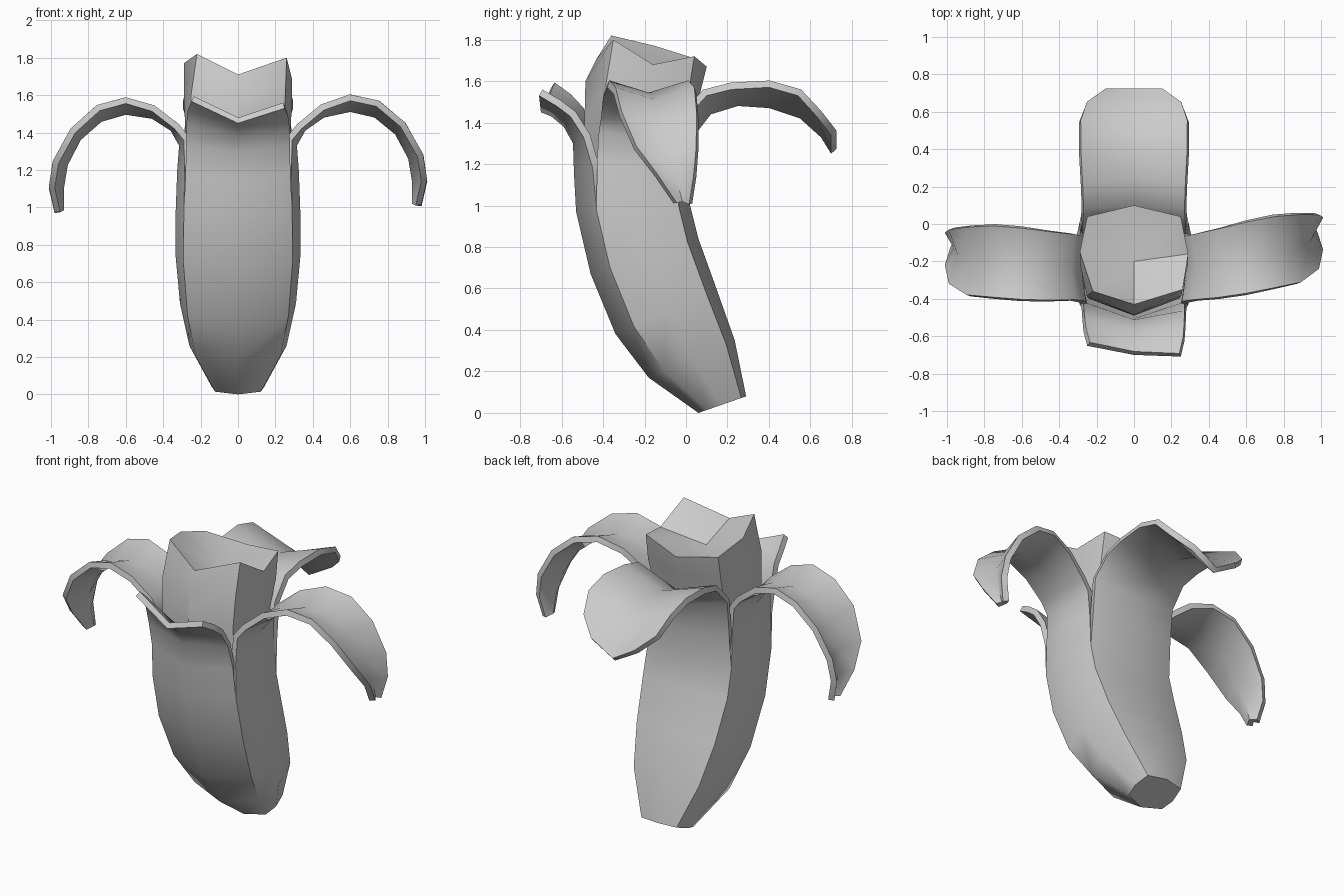
import bpy, bmesh, math

if "Cube" in bpy.data.objects:
    bpy.data.objects.remove(bpy.data.objects["Cube"])

# eight-sided cross-section, counter-clockwise from the front
OCT = [(0, -1), (.87, -.64), (1, 0), (.87, .8), (0, 1), (-.87, .8), (-1, 0), (-.87, -.64)]


def ring(bm, front_y, front_z, back_y, back_z, hw):
    """Tilted eight-sided ring between a front and a back point."""
    out = []
    for x, t in OCT:
        k = (t + 1) / 2
        out.append(bm.verts.new((x * hw, front_y + (back_y - front_y) * k,
                                 front_z + (back_z - front_z) * k)))
    return out


def bridge(bm, low, high, closed=True):
    n = len(low)
    for i in range(n if closed else n - 1):
        j = (i + 1) % n
        bm.faces.new((low[i], low[j], high[j], high[i]))


def finish(bm, name, thickness, angle):
    me = bpy.data.meshes.new(name)
    bm.to_mesh(me)
    bm.free()
    ob = bpy.data.objects.new(name, me)
    bpy.context.collection.objects.link(ob)
    bpy.ops.object.select_all(action='DESELECT')
    ob.select_set(True)
    bpy.context.view_layer.objects.active = ob
    if thickness:
        mod = ob.modifiers.new("thickness", 'SOLIDIFY')
        mod.thickness = thickness
        mod.offset = -1
        bpy.ops.object.modifier_apply(modifier=mod.name)
    bpy.ops.object.shade_smooth_by_angle(angle=math.radians(angle))
    return ob


def peel(bm, base, rows, place, flip=False):
    """Strip three points wide: row = centre out, z, edge out, z, edge side 1, side 2."""
    prev = base
    for o, z, eo, ez, v1, v2 in rows:
        pts = [(eo, v1, ez), (o, (v1 + v2) / 2, z), (eo, v2, ez)]
        if flip:
            pts.reverse()
        cur = [bm.verts.new(place(*p)) for p in pts]
        bridge(bm, prev, cur, closed=False)
        prev = cur


# lower skin
bm = bmesh.new()
rings = [ring(bm, *r) for r in [
    (.06, 0, .29, .08, .14),
    (-.18, .17, .235, .35, .26),
    (-.34, .38, .15, .59, .31),
    (-.46, .67, .06, .84, .335),
    (-.53, .97, .02, 1.0, .333)]]
bm.faces.new(rings[0][::-1])
for a, b in zip(rings, rings[1:]):
    bridge(bm, a, b)
top = rings[-1]

# side peels, drooping
side = [(.325, 1.2, .285, 1.2, -.43, -.05),
        (.315, 1.33, .29, 1.36, -.42, -.06),
        (.36, 1.41, .34, 1.42, -.41, -.05),
        (.46, 1.48, .46, 1.52, -.40, -.02),
        (.60, 1.51, .60, 1.57, -.38, .02),
        (.73, 1.48, .74, 1.54, -.35, .05),
        (.84, 1.39, .87, 1.43, -.32, .06),
        (.91, 1.26, .96, 1.27, -.25, .06),
        (.93, 1.14, .98, 1.14, -.15, .05),
        (.93, 1.02, .95, 1.01, -.06, .03)]
peel(bm, [top[1], top[2], top[3]], side, lambda o, v, z: (o, v, z))
peel(bm, [top[5], top[6], top[7]], side,
     lambda o, v, z: (-o, v - .13 * max(0, o - .35), z - .06 * max(0, o - .35)), flip=True)

# back peel
back = [(.035, 1.2, -.02, 1.2, .285),
        (.05, 1.35, .0, 1.42, .285),
        (.12, 1.44, .10, 1.53, .28),
        (.25, 1.48, .22, 1.56, .285),
        (.40, 1.47, .40, 1.57, .295),
        (.55, 1.42, .54, 1.53, .295),
        (.65, 1.33, .63, 1.43, .26),
        (.70, 1.25, .70, 1.34, .16)]
peel(bm, [top[3], top[4], top[5]], [(*r[:4], -r[4], r[4]) for r in back],
     lambda o, v, z: (-v, o, z))

# short torn front peel
front = [(.54, 1.15, .45, 1.18, .28),
         (.545, 1.3, .49, 1.33, .278),
         (.59, 1.38, .54, 1.43, .275),
         (.65, 1.43, .60, 1.48, .27),
         (.70, 1.45, .68, 1.53, .25)]
peel(bm, [top[7], top[0], top[1]], [(*r[:4], -r[4], r[4]) for r in front],
     lambda o, v, z: (v, -o - .1 * v * max(0, z - 1.3) / .2,
                      z - .13 * min(0, v) * max(0, z - 1.3) / .2))
finish(bm, "banana_skin", .035, 50)

# bitten fruit inside
bm = bmesh.new()
inner = [ring(bm, *r) for r in [
    (-.48, .95, -.03, .98, .28),
    (-.49, 1.4, .02, 1.4, .28),
    (-.485, 1.6, .07, 1.55, .29)]]
rim = [bm.verts.new(p) for p in [
    (0, -.43, 1.71), (.26, -.35, 1.80), (.29, -.16, 1.68), (.25, .04, 1.72),
    (0, .10, 1.67), (-.25, .04, 1.71), (-.29, -.15, 1.77), (-.22, -.36, 1.82)]]
inner.append(rim)
bm.faces.new(inner[0][::-1])
for a, b in zip(inner, inner[1:]):
    bridge(bm, a, b)
mid = bm.verts.new((0, -.2, 1.63))
for i in range(8):
    bm.faces.new((rim[i], rim[(i + 1) % 8], mid))
finish(bm, "banana_fruit", 0, 35)
